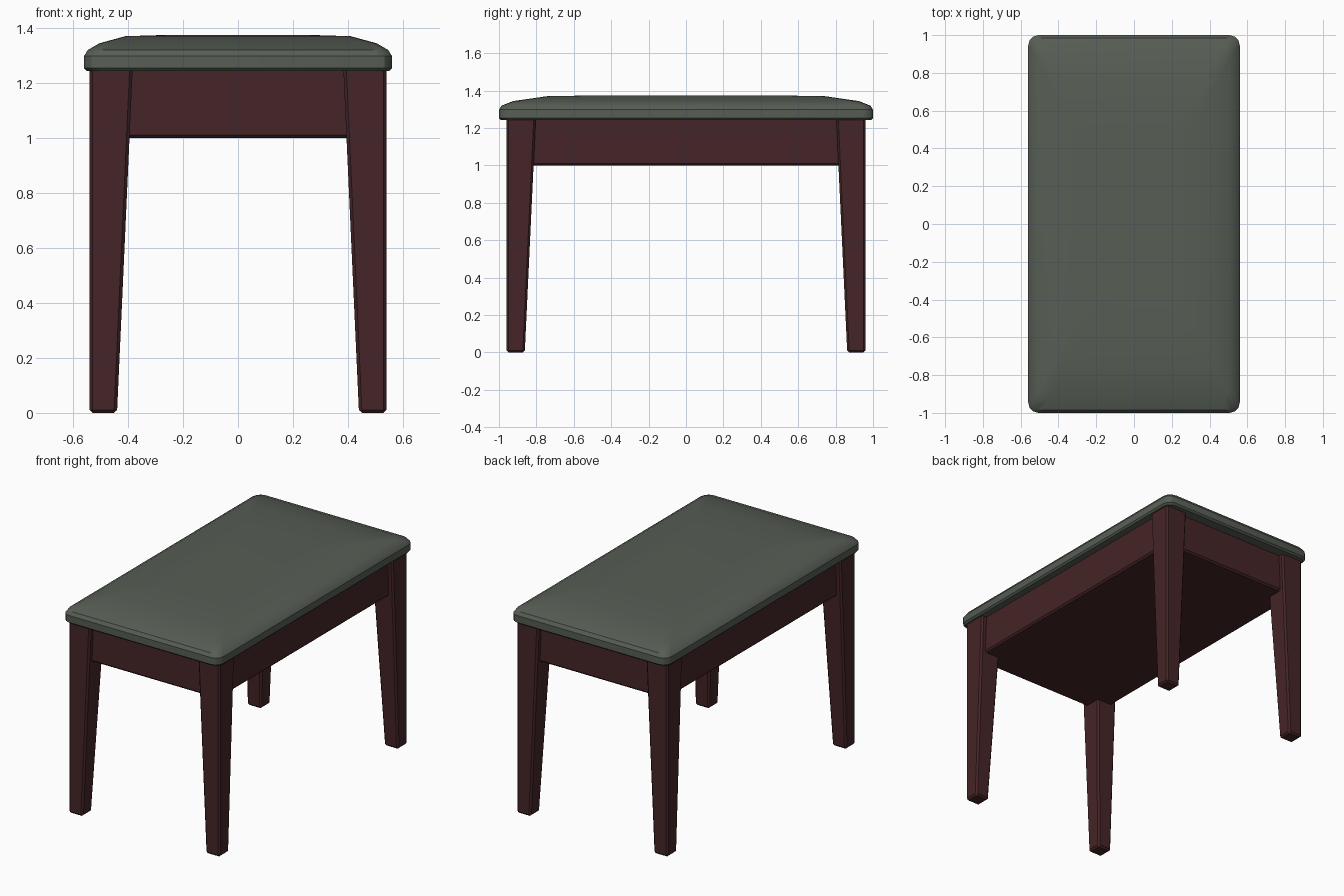
import bpy, bmesh, math

if "Cube" in bpy.data.objects:
    bpy.data.objects.remove(bpy.data.objects["Cube"])


def material(name, rgb):
    m = bpy.data.materials.new(name)
    m.diffuse_color = (*rgb, 1)
    m.use_nodes = True
    m.node_tree.nodes["Principled BSDF"].inputs["Base Color"].default_value = m.diffuse_color
    return m


def loft(name, rings, mat):
    """Skin a stack of closed rings and cap both ends."""
    bm = bmesh.new()
    loops = [[bm.verts.new(p) for p in ring] for ring in rings]
    n = len(loops[0])
    for a, b in zip(loops, loops[1:]):
        for i in range(n):
            j = (i + 1) % n
            bm.faces.new((a[i], a[j], b[j], b[i]))
    bm.faces.new(loops[0][::-1])
    bm.faces.new(loops[-1])
    bmesh.ops.recalc_face_normals(bm, faces=bm.faces[:])
    mesh = bpy.data.meshes.new(name)
    bm.to_mesh(mesh)
    bm.free()
    ob = bpy.data.objects.new(name, mesh)
    bpy.context.collection.objects.link(ob)
    mesh.materials.append(mat)
    return ob


def rect(x0, x1, y0, y1, z):
    return [(x0, y0, z), (x1, y0, z), (x1, y1, z), (x0, y1, z)]


def rounded_rect(hx, hy, z, r=0.055, seg=3):
    pts = []
    for k, (sx, sy) in enumerate(((1, 1), (-1, 1), (-1, -1), (1, -1))):
        for i in range(seg + 1):
            a = math.pi / 2 * (k + i / seg)
            pts.append((sx * (hx - r) + r * math.cos(a),
                        sy * (hy - r) + r * math.sin(a), z))
    return pts


def add_bevel(ob, width):
    mod = ob.modifiers.new("edge_bevel", 'BEVEL')
    mod.width = width
    mod.segments = 1


wood = material("dark_red_wood", (0.06, 0.018, 0.02))
fabric = material("green_fabric", (0.095, 0.11, 0.09))

# Tapered legs: outer faces vertical, inner faces slope
for sy, fb in ((-1, "front"), (1, "back")):
    for sx, lr in ((-1, "left"), (1, "right")):
        leg = loft(f"{fb}_{lr}_leg", [
            rect(sx * 0.54, sx * 0.44, sy * 0.96, sy * 0.862, 0),
            rect(sx * 0.54, sx * 0.383, sy * 0.96, sy * 0.803, 1.255)], wood)
        add_bevel(leg, 0.011)

# Closed apron box, set slightly behind the leg faces
apron = loft("apron", [rect(-0.507, 0.507, -0.927, 0.927, z) for z in (1.0, 1.255)], wood)
add_bevel(apron, 0.011)

# Domed cushion from stacked rounded outlines: height, x inset, y inset
profile = [(1.243, 0.010, 0.010), (1.254, 0, 0), (1.298, 0, 0),
           (1.320, 0.014, 0.014), (1.344, 0.055, 0.075),
           (1.370, 0.150, 0.255), (1.375, 0.310, 0.530)]
seat = loft("seat_cushion",
            [rounded_rect(0.56 - ix, 1.0 - iy, z) for z, ix, iy in profile], fabric)
bpy.context.view_layer.objects.active = seat
seat.select_set(True)
bpy.ops.object.shade_smooth_by_angle(angle=math.radians(30))
